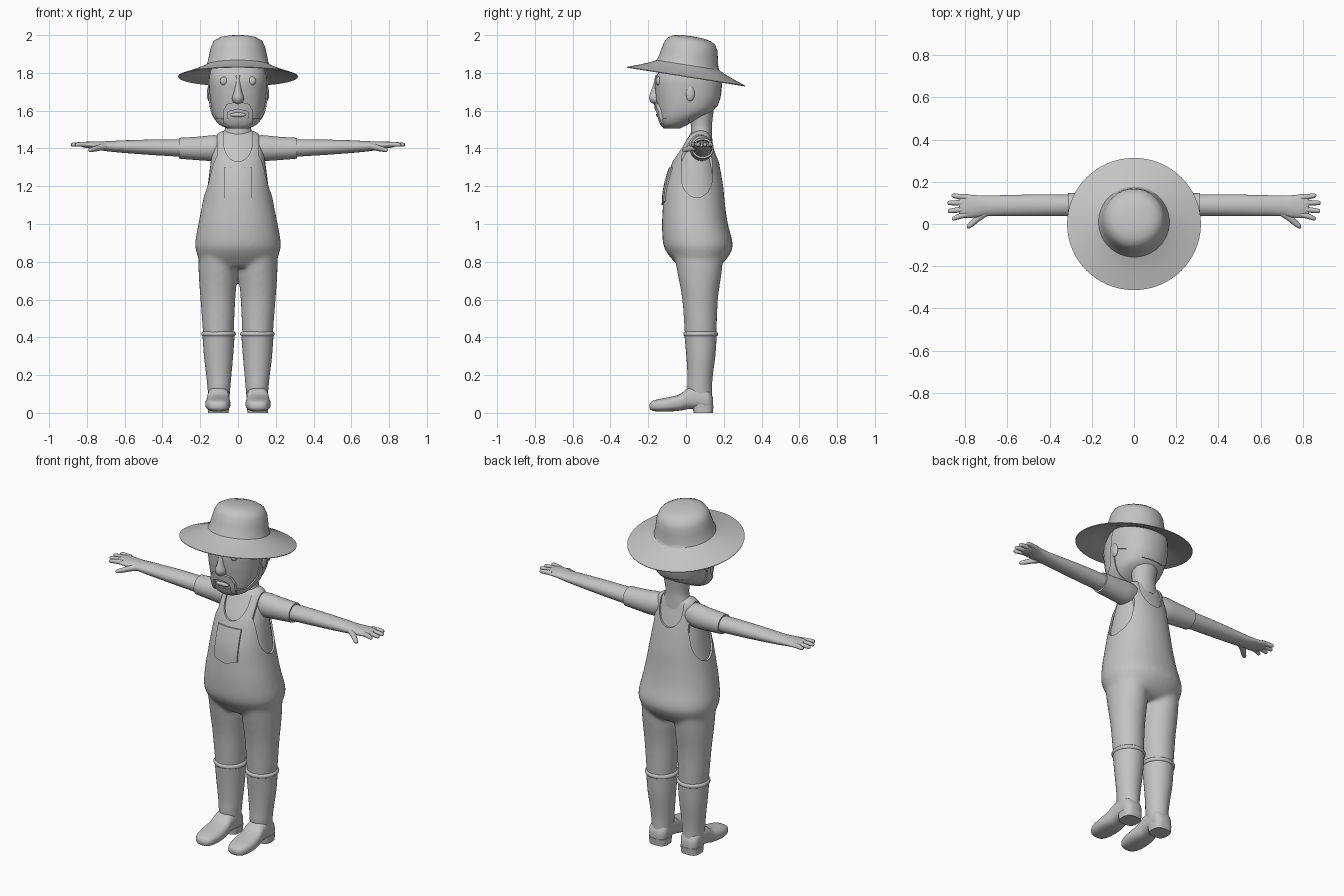
import bpy, bmesh, math
from mathutils import Vector

if "Cube" in bpy.data.objects:
    bpy.data.objects.remove(bpy.data.objects["Cube"])

grey = bpy.data.materials.new("light_grey")
grey.diffuse_color = (0.55, 0.55, 0.55, 1)
grey.use_nodes = True
grey.node_tree.nodes["Principled BSDF"].inputs["Base Color"].default_value = grey.diffuse_color


def finish(name, bm):
    bmesh.ops.recalc_face_normals(bm, faces=bm.faces)
    me = bpy.data.meshes.new(name)
    bm.to_mesh(me)
    bm.free()
    me.materials.append(grey)
    ob = bpy.data.objects.new(name, me)
    bpy.context.collection.objects.link(ob)
    return ob


def place(axis, p, a, b):
    return {'x': (p, a, b), 'y': (a, p, b), 'z': (a, b, p)}[axis]


def resample(secs, k):
    """Smooth in-between sections (Catmull-Rom)."""
    out = []
    for i in range(len(secs) - 1):
        p0, p1, p2, p3 = (secs[max(0, min(len(secs) - 1, i + d))] for d in (-1, 0, 1, 2))
        for j in range(k):
            t = j / k
            out.append([0.5 * (2*b + (c - a)*t + (2*a - 5*b + 4*c - d)*t*t + (3*b - a - 3*c + d)*t**3)
                        for a, b, c, d in zip(p0, p1, p2, p3)])
    return out + [list(secs[-1])]


def loft(name, axis, secs, grow=0.0, n=32, k=4, power=2.0, mirror=False):
    """Skin of rounded sections (position, a_min, a_max, b_min, b_max)."""
    bm = bmesh.new()
    for s in ((1, -1) if mirror else (1,)):
        rings = []
        for p, a0, a1, b0, b1 in resample(secs, k):
            ring = []
            for i in range(n):
                c, d = math.cos(2*math.pi*i/n), math.sin(2*math.pi*i/n)
                c = math.copysign(abs(c)**(2/power), c)
                d = math.copysign(abs(d)**(2/power), d)
                v = Vector(place(axis, p, (a0 + a1)/2 + c*((a1 - a0)/2 + grow),
                                 (b0 + b1)/2 + d*((b1 - b0)/2 + grow)))
                v.x *= s
                ring.append(bm.verts.new(v))
            rings.append(ring)
        for r, q in zip(rings, rings[1:]):
            for i in range(n):
                bm.faces.new((r[i], r[(i+1) % n], q[(i+1) % n], q[i]))
        bm.faces.new(rings[0])
        bm.faces.new(rings[-1])
    return finish(name, bm)


def prism(axis, pts, lo, hi):
    """Straight extrusion of an outline, used as a cutter."""
    bm = bmesh.new()
    f = bm.faces.new([bm.verts.new(place(axis, lo, a, b)) for a, b in pts])
    r = bmesh.ops.extrude_face_region(bm, geom=[f])
    bmesh.ops.translate(bm, vec=place(axis, hi - lo, 0, 0),
                        verts=[v for v in r['geom'] if isinstance(v, bmesh.types.BMVert)])
    ob = finish("cutter", bm)
    ob.hide_render = True
    return ob


def apply(ob, kind, **props):
    m = ob.modifiers.new("mod", kind)
    for key, val in props.items():
        setattr(m, key, val)
    bpy.context.view_layer.objects.active = ob
    bpy.ops.object.modifier_apply(modifier=m.name)


def cut(ob, cutter, op):
    apply(ob, 'BOOLEAN', operation=op, object=cutter, solver='EXACT')
    bpy.data.objects.remove(cutter)


def ball(name, loc, size, mirror=False):
    bm = bmesh.new()
    for s in ((1, -1) if mirror else (1,)):
        r = bmesh.ops.create_uvsphere(bm, u_segments=20, v_segments=12, radius=1)
        bmesh.ops.scale(bm, vec=size, verts=r['verts'])
        bmesh.ops.translate(bm, vec=(loc[0]*s, loc[1], loc[2]), verts=r['verts'])
    return finish(name, bm)


def arch(a0, a1, bottom, top):
    """U-shaped outline, round at the bottom."""
    c, r = (a0 + a1)/2, (a1 - a0)/2
    return [(a1, top)] + [(c + r*math.cos(t*math.pi/16), bottom + 1.3*r - 1.3*r*math.sin(t*math.pi/16))
                          for t in range(17)] + [(a0, top)]


# Torso: shirt inside, overalls outside
torso = [(.77, -.17, .17, -.03, .16), (.8, -.2, .2, -.06, .2), (.85, -.218, .218, -.1, .235),
         (.9, -.225, .225, -.12, .245), (1.0, -.208, .208, -.125, .22), (1.1, -.188, .188, -.12, .205),
         (1.2, -.17, .17, -.11, .195), (1.33, -.153, .153, -.07, .172), (1.42, -.138, .138, -.02, .15),
         (1.47, -.118, .118, .01, .138), (1.495, -.08, .08, .04, .12)]
loft("shirt", 'z', torso[4:], grow=-.009, power=2.2)
overalls = loft("overalls", 'z', torso, grow=.002, power=2.2)
legs = loft("legs", 'z', [(.36, .03, .178, 0, .155), (.42, .025, .183, -.005, .16), (.6, .016, .197, -.018, .167),
                          (.75, .006, .207, -.045, .188), (.88, .015, .205, -.07, .2)], grow=.002, mirror=True)
cut(overalls, legs, 'UNION')
apply(overalls, 'REMESH', mode='VOXEL', voxel_size=.011)
apply(overalls, 'SMOOTH', factor=.5, iterations=8)
cut(overalls, prism('y', arch(-.075, .075, 1.33, 1.6), -.4, .4), 'DIFFERENCE')
for lo, hi in ((.112, .4), (-.4, -.112)):
    cut(overalls, prism('x', arch(-.025, .14, 1.14, 1.6), lo, hi), 'DIFFERENCE')

# Bib pocket
pocket = loft("bib_pocket", 'z', torso, grow=.009, power=2.2)
cut(pocket, prism('y', [(-.075, 1.12), (0, 1.1), (.075, 1.12), (.075, 1.3), (-.075, 1.3)], -.4, 0), 'INTERSECT')

# Boots with rolled rim, foot and heel
loft("boot_shafts", 'z', [(.03, .05, .155, .03, .14), (.12, .042, .16, .008, .137), (.2, .035, .168, .008, .142),
                          (.3, .026, .18, .002, .155), (.41, .018, .188, -.008, .163)], mirror=True)
loft("boot_rims", 'z', [(.405, .02, .186, -.006, .161), (.41, .013, .193, -.013, .168), (.422, .012, .194, -.014, .169),
                        (.43, .02, .186, -.006, .161)], k=2, mirror=True)
loft("boot_feet", 'y', [(-.193, .09, .125, .025, .045), (-.18, .062, .15, .012, .062), (-.14, .046, .168, .007, .074),
                        (-.08, .04, .173, .008, .085), (-.03, .043, .168, .012, .1), (.01, .046, .163, .02, .13),
                        (.07, .046, .16, .02, .14), (.12, .05, .157, .01, .12), (.143, .075, .132, .02, .08)],
     power=2.6, mirror=True)
loft("boot_heels", 'z', [(0, .05, .158, .04, .142), (.04, .047, .161, .035, .146)], power=3, k=1, mirror=True)

# Arms, sleeves and hands
loft("sleeves", 'x', [(.06, .03, .13, 1.35, 1.465), (.13, .02, .145, 1.335, 1.47), (.2, .025, .147, 1.337, 1.463),
                      (.312, .03, .147, 1.346, 1.456)], mirror=True)
loft("arms", 'x', [(.28, .037, .14, 1.355, 1.447), (.45, .037, .14, 1.365, 1.447), (.6, .038, .137, 1.376, 1.443),
                   (.7, .038, .135, 1.386, 1.438), (.76, .03, .137, 1.396, 1.438), (.81, .03, .142, 1.404, 1.435),
                   (.83, .05, .125, 1.41, 1.43)], mirror=True)
for i, (tip, y0, y1) in enumerate([(.862, .045, .026), (.882, .072, .062), (.884, .1, .1), (.864, .126, .134)]):
    r = .013
    loft(f"finger_{i + 1}", 'x', [(.79, y0 - r, y0 + r, 1.408, 1.434), (.83, (y0 + y1)/2 - r, (y0 + y1)/2 + r, 1.409, 1.434),
                                  (tip - .008, y1 - .01, y1 + .01, 1.41, 1.43), (tip, y1 - .004, y1 + .004, 1.416, 1.425)],
         n=12, mirror=True)
loft("thumbs", 'x', [(.69, .04, .08, 1.395, 1.43), (.73, .015, .06, 1.388, 1.422), (.765, -.013, .025, 1.382, 1.41),
                     (.785, -.021, .003, 1.382, 1.402), (.792, -.016, -.006, 1.388, 1.396)], n=14, mirror=True)

# Neck and head
loft("neck", 'z', [(1.43, -.09, .09, .02, .14), (1.48, -.075, .075, .025, .138), (1.53, -.068, .068, .025, .138),
                   (1.63, -.085, .085, .01, .15)])
skull = [(1.505, -.045, .045, -.11, -.04), (1.525, -.09, .09, -.128, 0), (1.56, -.12, .12, -.142, .075),
         (1.6, -.138, .138, -.15, .145), (1.65, -.147, .147, -.157, .172), (1.7, -.152, .152, -.163, .182),
         (1.77, -.154, .154, -.163, .186), (1.83, -.14, .14, -.125, .165), (1.88, -.11, .11, -.08, .14)]
loft("head", 'z', skull, power=2.3)

# Hair, beard and moustache as thin shells over the head
hair = loft("hair", 'z', skull, grow=.005, power=2.3)
cut(hair, prism('x', [(0, 1.87), (0, 1.7), (.04, 1.69), (.1, 1.67), (.15, 1.62), (.3, 1.61), (.3, 1.87)], -.3, .3),
    'INTERSECT')
beard = loft("beard", 'z', skull, grow=.007, power=2.3)
cut(beard, prism('x', [(-.3, 1.4), (-.3, 1.545), (-.08, 1.56), (-.02, 1.62), (-.01, 1.72), (.015, 1.72), (.015, 1.4)],
                 -.3, .3), 'INTERSECT')
moustache = loft("moustache", 'z', skull, grow=.014, power=2.3)
cut(moustache, prism('y', [(-.078, 1.53), (-.078, 1.6), (-.06, 1.635), (0, 1.65), (.06, 1.635), (.078, 1.6), (.078, 1.53),
                           (.055, 1.53), (.053, 1.595), (0, 1.608), (-.053, 1.595), (-.055, 1.53)], -.4, -.04), 'INTERSECT')
ball("lips", (0, -.146, 1.578), (.042, .012, .012))

# Nose, eyes, ears
loft("nose", 'z', [(1.636, -.012, .012, -.17, -.13), (1.645, -.025, .025, -.186, -.12), (1.668, -.031, .031, -.195, -.12),
                   (1.7, -.022, .022, -.187, -.12), (1.74, -.016, .016, -.173, -.12), (1.785, -.014, .014, -.163, -.12)], n=20)
ball("eyes", (.075, -.146, 1.757), (.02, .014, .023), True)
ball("ears", (.153, .022, 1.69), (.012, .024, .04), True)

# Tilted hat: one turned profile, outside then underside
profile = [(0, .214), (.06, .212), (.1, .204), (.128, .188), (.143, .16), (.152, .12), (.16, .08), (.168, .06),
           (.195, .046), (.25, .024), (.317, 0), (.316, -.004), (.25, .012), (.2, .03), (.155, .045), (0, .05)]
bm = bmesh.new()
vs = [bm.verts.new((r, 0, z)) for r, z in profile]
es = [bm.edges.new(e) for e in zip(vs, vs[1:])]
bmesh.ops.spin(bm, geom=vs + es, axis=(0, 0, 1), cent=(0, 0, 0), angle=2*math.pi, steps=64)
bmesh.ops.remove_doubles(bm, verts=bm.verts, dist=.0005)
hat = finish("hat", bm)
hat.location = (0, 0, 1.782)
hat.rotation_euler.x = -math.radians(9)

# Smooth shading with sharp seams
bpy.ops.object.select_all(action='SELECT')
bpy.context.view_layer.objects.active = hat
bpy.ops.object.shade_smooth_by_angle(angle=math.radians(40))
